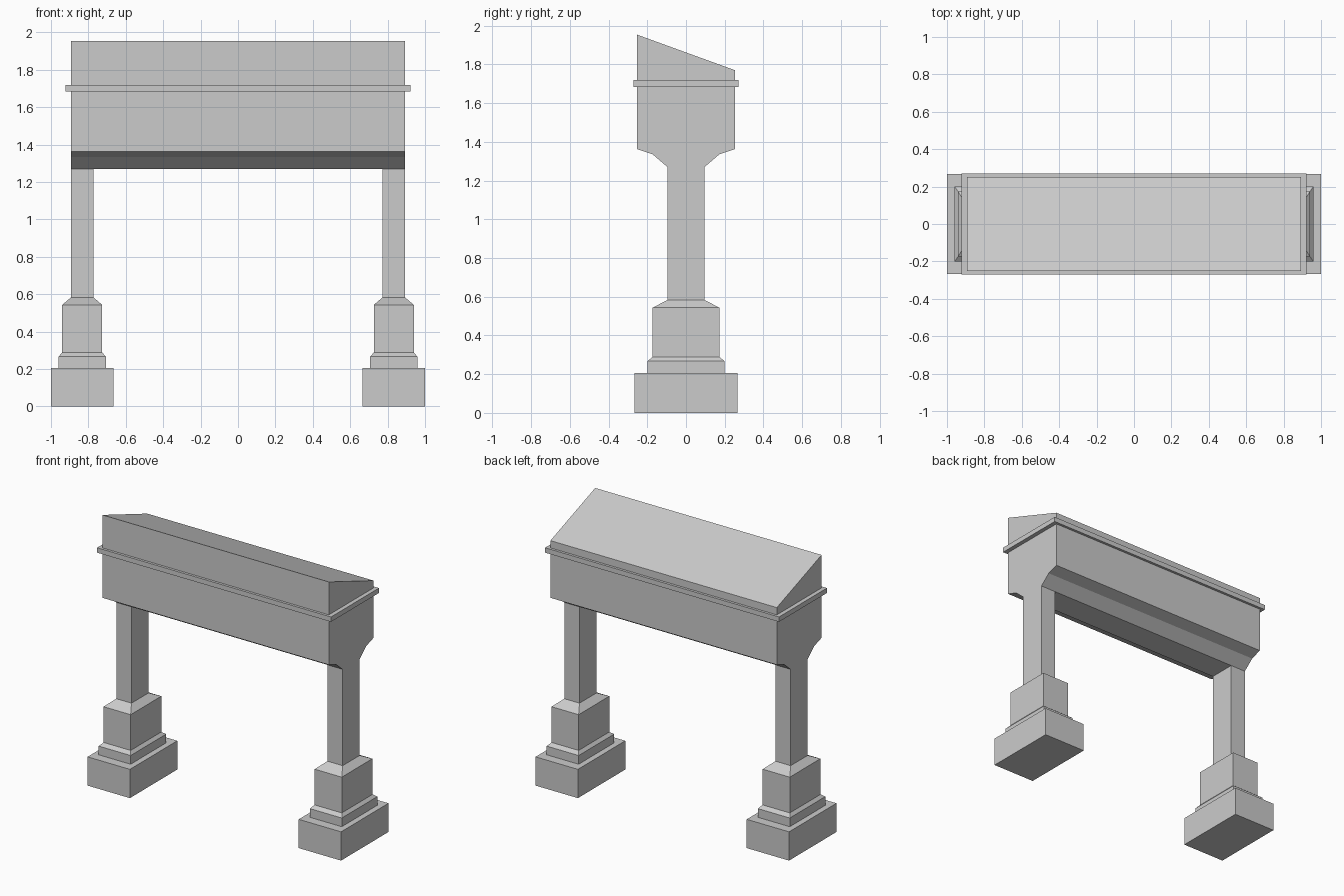
import bpy, bmesh

if "Cube" in bpy.data.objects:
    bpy.data.objects.remove(bpy.data.objects["Cube"])


def loft(name, rings):
    """Closed solid through rings of points with equal counts, capped at both ends."""
    bm = bmesh.new()
    loops = [[bm.verts.new(p) for p in ring] for ring in rings]
    n = len(loops[0])
    for a, b in zip(loops, loops[1:]):
        for i in range(n):
            j = (i + 1) % n
            bm.faces.new((a[i], a[j], b[j], b[i]))
    bm.faces.new(loops[0][::-1])
    bm.faces.new(loops[-1])
    bmesh.ops.recalc_face_normals(bm, faces=bm.faces)
    mesh = bpy.data.meshes.new(name)
    bm.to_mesh(mesh)
    bm.free()
    obj = bpy.data.objects.new(name, mesh)
    bpy.context.collection.objects.link(obj)
    return obj


def rect(cx, hx, hy, z):
    return [(cx - hx, -hy, z), (cx + hx, -hy, z), (cx + hx, hy, z), (cx - hx, hy, z)]


# Stepped pedestal and post: half width x, half depth y, height
post_steps = [
    (0.167, 0.267, 0.0), (0.167, 0.267, 0.205),
    (0.126, 0.20, 0.205), (0.126, 0.20, 0.267),
    (0.107, 0.173, 0.288), (0.107, 0.173, 0.543),
    (0.06, 0.096, 0.583), (0.06, 0.096, 1.27),
]
for side, cx in (("left", -0.833), ("right", 0.833)):
    loft(side + "_post", [rect(cx, hx, hy, z) for hx, hy, z in post_steps])

# Beam with flared underside and sloping top, profile in y and z
beam_profile = [
    (-0.096, 1.27), (0.096, 1.27), (0.172, 1.335), (0.252, 1.362),
    (0.252, 1.77), (-0.252, 1.953), (-0.252, 1.362), (-0.172, 1.335),
]
loft("beam", [[(x, y, z) for y, z in beam_profile] for x in (-0.893, 0.893)])

# Trim band around the beam
loft("trim_band", [rect(0, 0.923, 0.27, z) for z in (1.683, 1.718)])
